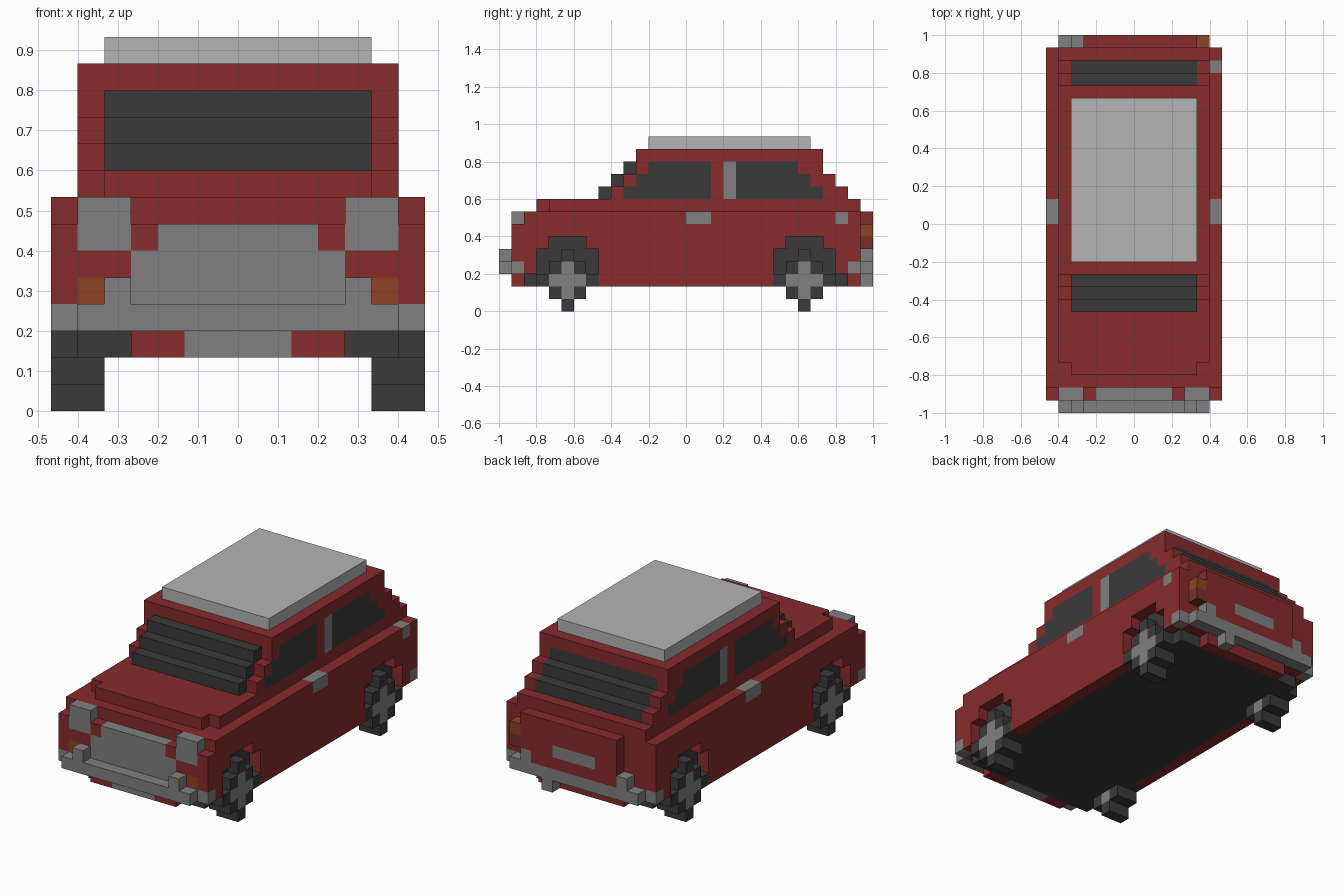
import bpy
import bmesh
from mathutils import Vector

U = 1 / 15  # size of one block
cube = bpy.data.objects.get("Cube")
if cube:
    bpy.data.objects.remove(cube, do_unlink=True)


def material(name, colour):
    mat = bpy.data.materials.new(name)
    mat.use_nodes = True
    rgba = (*colour, 1)
    mat.diffuse_color = rgba
    mat.node_tree.nodes["Principled BSDF"].inputs["Base Color"].default_value = rgba
    return mat


red = material("red paint", (0.242, 0.024, 0.026))
silver = material("light grey roof", (0.456, 0.456, 0.456))
grey = material("grey metal", (0.216, 0.216, 0.216))
dark = material("dark grey", (0.042, 0.042, 0.042))
orange = material("orange lamp", (0.27, 0.054, 0.018))
brown = material("dark red lamp", (0.18, 0.03, 0.02))

blocks = {}   # grid cell -> part name
colours = {}  # part name -> material


def fill(part, mat, xs, ys, zs, mirror=False):
    """Fill a box of cells, replacing earlier parts; mat None carves it away."""
    colours[part] = mat
    for x in range(*xs):
        for y in range(*ys):
            for z in range(*zs):
                for cx in ((x, -1 - x) if mirror else (x,)):
                    if mat:
                        blocks[cx, y, z] = part
                    else:
                        blocks.pop((cx, y, z), None)


def carve(xs, ys, zs):
    fill("gap", None, xs, ys, zs, True)


def half(part, mat, width, ys, zs):
    """Box centred on x = 0."""
    fill(part, mat, (-width, width), ys, zs)


# Lower body, underside and bonnet
half("body", red, 7, (-14, 14), (2, 8))
half("floor", dark, 6, (-13, 13), (2, 3))
half("body", red, 6, (-11, 14), (8, 9))
half("body", red, 5, (-12, -11), (8, 9))
for y in (-14, 13):
    carve((4, 7), (y, y + 1), (2, 3))
for y in (-13, 12):
    carve((6, 7), (y, y + 1), (2, 3))

# Stepped cabin with windscreens and side windows
for z, front, back in ((9, -6, 13), (10, -5, 12), (11, -4, 11), (12, -4, 11)):
    half("body", red, 6, (front, back), (z, z + 1))
    if z < 12:
        layer = (z, z + 1)
        half("windscreen", dark, 5, (front - 1, front + 1), layer)
        half("rear_window", dark, 5, (back - 1, back), layer)
        fill("front_side_windows", dark, (5, 6), (z - 14, 2), layer, True)
        fill("rear_side_windows", dark, (5, 6), (4, 20 - z), layer, True)
fill("door_pillars", grey, (5, 6), (3, 4), (9, 12), True)
half("roof", silver, 5, (-3, 10), (13, 14))

# Door handles and fuel cap
fill("door_handles", grey, (6, 7), (0, 2), (7, 8), True)
fill("fuel_cap", grey, (6, 7), (12, 13), (7, 8))

# Nose: headlights, grille, indicators and number plate
half("gap", None, 7, (-14, -13), (7, 8))
fill("headlights", grey, (4, 6), (-14, -13), (6, 8), True)
half("grille", grey, 4, (-14, -13), (4, 6))
half("grille", grey, 3, (-14, -13), (6, 7))
fill("indicators", orange, (5, 6), (-14, -13), (4, 5), True)
half("front_plate", grey, 2, (-14, -13), (2, 3))

# Tail: boot lid, number plate, lamp and exhaust
fill("boot_lid", red, (-4, 5), (14, 15), (4, 8))
half("rear_plate", grey, 2, (14, 15), (5, 6))
fill("tail_lamp_top", orange, (5, 6), (14, 15), (6, 7))
fill("tail_lamp_base", brown, (5, 6), (14, 15), (5, 6))
fill("exhaust", grey, (2, 3), (14, 15), (2, 3))

# Bumpers with wrapped ends and overriders
for name, outer, inner in (("front_bumper", -15, -14), ("rear_bumper", 14, 13)):
    half(name, grey, 6, (outer, outer + 1), (3, 4))
    fill(name, grey, (6, 7), (inner, inner + 1), (3, 4), True)
    fill(name, grey, (4, 5), (outer, outer + 1), (4, 5), True)

# Wheel arches, tyres and hubs
for name, mid in (("front", -10), ("rear", 9)):
    for reach, zs in ((2, (2, 5)), (1, (5, 6))):
        span = (mid - reach, mid + reach + 1)
        fill(name + "_arches", dark, (4, 6), span, zs, True)
        carve((6, 7), span, zs)
    for part, mat, radius in (("_tyres", dark, 2), ("_hubs", grey, 1)):
        for dz in range(-radius, radius + 1):
            r = radius - abs(dz)
            fill(name + part, mat, (5, 7), (mid - r, mid + r + 1),
                 (2 + dz, 3 + dz), True)


def build(part):
    """Skin the exposed sides of a part and merge its flat areas."""
    bm = bmesh.new()
    for cell in [c for c, p in blocks.items() if p == part]:
        for axis in range(3):
            for sign in (-1, 1):
                step = [0, 0, 0]
                step[axis] = sign
                if tuple(a + b for a, b in zip(cell, step)) in blocks:
                    continue
                normal = Vector(step)
                side = Vector([float(i == (axis + 1) % 3) for i in range(3)])
                up = normal.cross(side)
                centre = Vector(cell) + Vector((0.5, 0.5, 0.5)) + normal / 2
                corners = ((-1, -1), (1, -1), (1, 1), (-1, 1))
                bm.faces.new([bm.verts.new((centre + side * a / 2 + up * b / 2) * U)
                              for a, b in corners])
    bmesh.ops.remove_doubles(bm, verts=bm.verts, dist=U / 100)
    bmesh.ops.dissolve_limit(bm, angle_limit=0.01, verts=bm.verts, edges=bm.edges)
    mesh = bpy.data.meshes.new(part)
    bm.to_mesh(mesh)
    bm.free()
    mesh.materials.append(colours[part])
    bpy.context.collection.objects.link(bpy.data.objects.new(part, mesh))


for part_name in sorted(set(blocks.values())):
    build(part_name)
